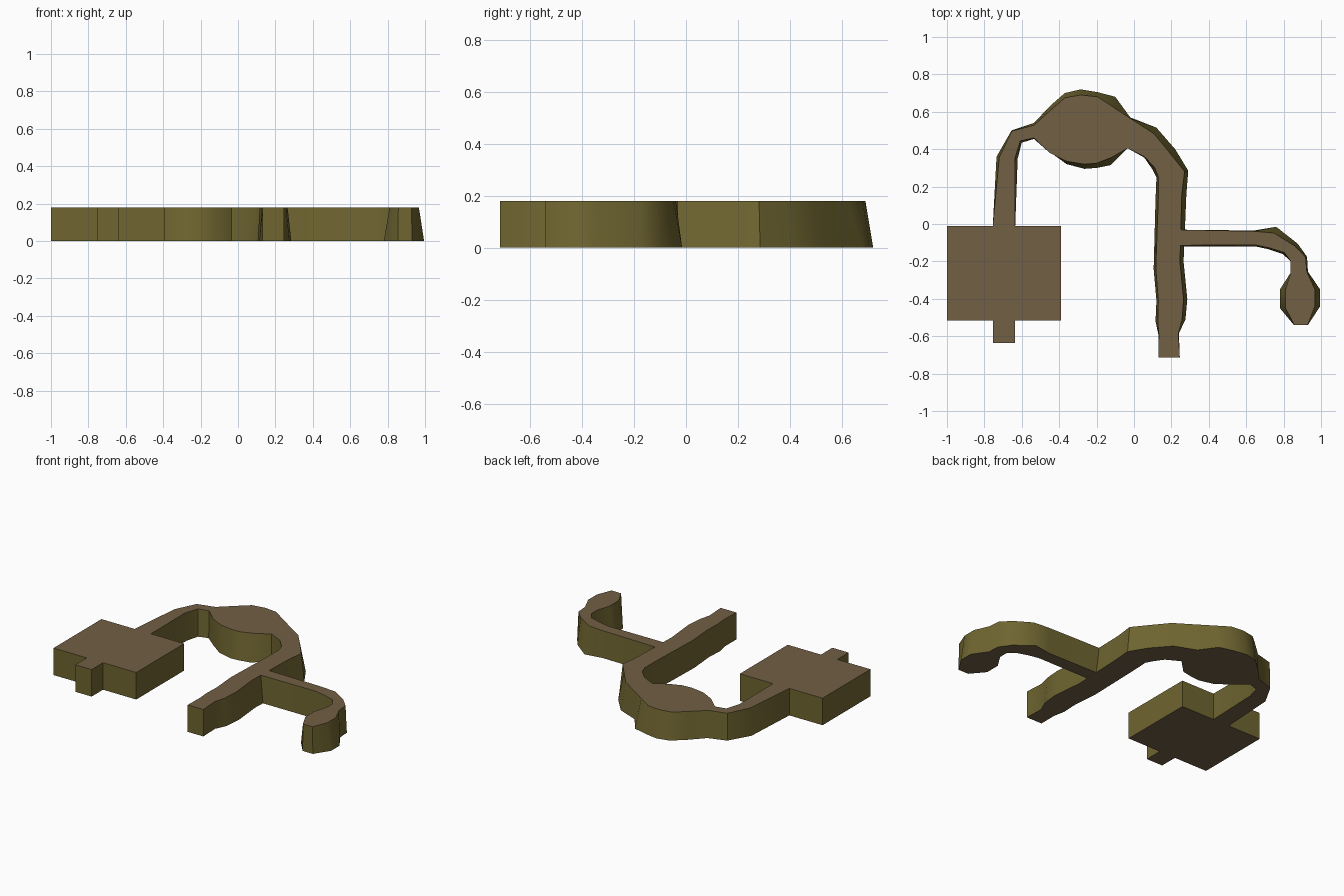
import bpy, bmesh, math
from mathutils import Vector

HEIGHT = 0.18


def material(name, rgb):
    m = bpy.data.materials.new(name)
    m.diffuse_color = (*rgb, 1)
    return m


BROWN = material("brown_cap", (0.17, 0.115, 0.06))
OLIVE = material("olive_wall", (0.16, 0.13, 0.03))


def finish(name, bm):
    bmesh.ops.recalc_face_normals(bm, faces=bm.faces)
    for f in bm.faces:
        f.material_index = 0 if abs(f.normal.z) > 0.7 else 1
    mesh = bpy.data.meshes.new(name)
    bm.to_mesh(mesh)
    bm.free()
    mesh.materials.append(BROWN)
    mesh.materials.append(OLIVE)
    obj = bpy.data.objects.new(name, mesh)
    bpy.context.collection.objects.link(obj)
    bpy.context.view_layer.objects.active = obj
    obj.select_set(True)
    bpy.ops.object.shade_smooth_by_angle(angle=math.radians(40))
    obj.select_set(False)


def block(name, x0, x1, y0, y1):
    bm = bmesh.new()
    bmesh.ops.create_cube(bm, size=1)
    for v in bm.verts:
        v.co = ((x0 + x1) / 2 + v.co.x * (x1 - x0),
                (y0 + y1) / 2 + v.co.y * (y1 - y0), (v.co.z + 0.5) * HEIGHT)
    finish(name, bm)


def ribbon(name, stations):
    """Each station: outer x, y, inner x, y at the base, then top insets."""
    bm = bmesh.new()
    rings = []
    for ox, oy, ix, iy, a, b in stations:
        o, i = Vector((ox, oy, 0)), Vector((ix, iy, 0))
        d = (i - o).normalized()
        up = Vector((0, 0, HEIGHT))
        rings.append([bm.verts.new(p) for p in
                      (o, i, i - d * b + up, o + d * a + up)])
    for r, s in zip(rings, rings[1:]):
        for k in range(4):
            n = (k + 1) % 4
            bm.faces.new((r[k], r[n], s[n], s[k]))
    bm.faces.new(rings[0])
    bm.faces.new(rings[-1])
    finish(name, bm)


# square pad with a short stub in front
block("square_pad", -1.0, -0.39, -0.515, -0.01)
block("pad_stub", -0.755, -0.635, -0.635, -0.515)

# winding main channel: left leg, round pool, bend, right leg
ribbon("main_channel", [
    (-0.755, -0.01, -0.635, -0.01, 0, 0),
    (-0.735, 0.36, -0.622, 0.35, 0.015, 0.015),
    (-0.655, 0.50, -0.60, 0.435, 0.004, 0.012),
    (-0.535, 0.54, -0.535, 0.455, 0.012, 0.005),
    (-0.45, 0.63, -0.45, 0.385, 0.025, -0.005),
    (-0.37, 0.70, -0.36, 0.32, 0.025, 0.015),
    (-0.285, 0.72, -0.265, 0.295, 0.03, 0.025),
    (-0.195, 0.705, -0.20, 0.30, 0.025, 0.025),
    (-0.10, 0.68, -0.125, 0.315, 0.06, 0.04),
    (-0.02, 0.57, -0.035, 0.405, 0.005, 0),
    (0.12, 0.515, 0.055, 0.355, 0.035, 0.005),
    (0.22, 0.40, 0.10, 0.29, 0.035, 0.015),
    (0.29, 0.285, 0.12, 0.25, 0.02, 0.01),
    (0.28, 0.16, 0.115, 0.13, 0.025, 0.015),
    (0.265, -0.20, 0.105, -0.24, 0.02, 0.012),
    (0.285, -0.40, 0.12, -0.41, 0.02, 0.01),
    (0.275, -0.51, 0.115, -0.52, 0.018, 0.012),
    (0.24, -0.585, 0.13, -0.59, 0.003, 0.003),
    (0.245, -0.715, 0.13, -0.715, 0, 0)])

# thin side branch ending in a small bulb
ribbon("side_branch", [
    (0.22, -0.03, 0.22, -0.12, 0, 0.006),
    (0.64, -0.035, 0.65, -0.12, 0.004, 0.008),
    (0.76, -0.015, 0.72, -0.135, 0.035, 0.008),
    (0.875, -0.105, 0.795, -0.16, 0.02, 0.012),
    (0.925, -0.175, 0.838, -0.20, 0.008, 0),
    (0.93, -0.255, 0.838, -0.26, 0.006, 0),
    (0.995, -0.35, 0.78, -0.35, 0.028, 0.03),
    (0.995, -0.44, 0.78, -0.45, 0.028, 0.03),
    (0.93, -0.54, 0.855, -0.54, 0.002, 0.002)])
